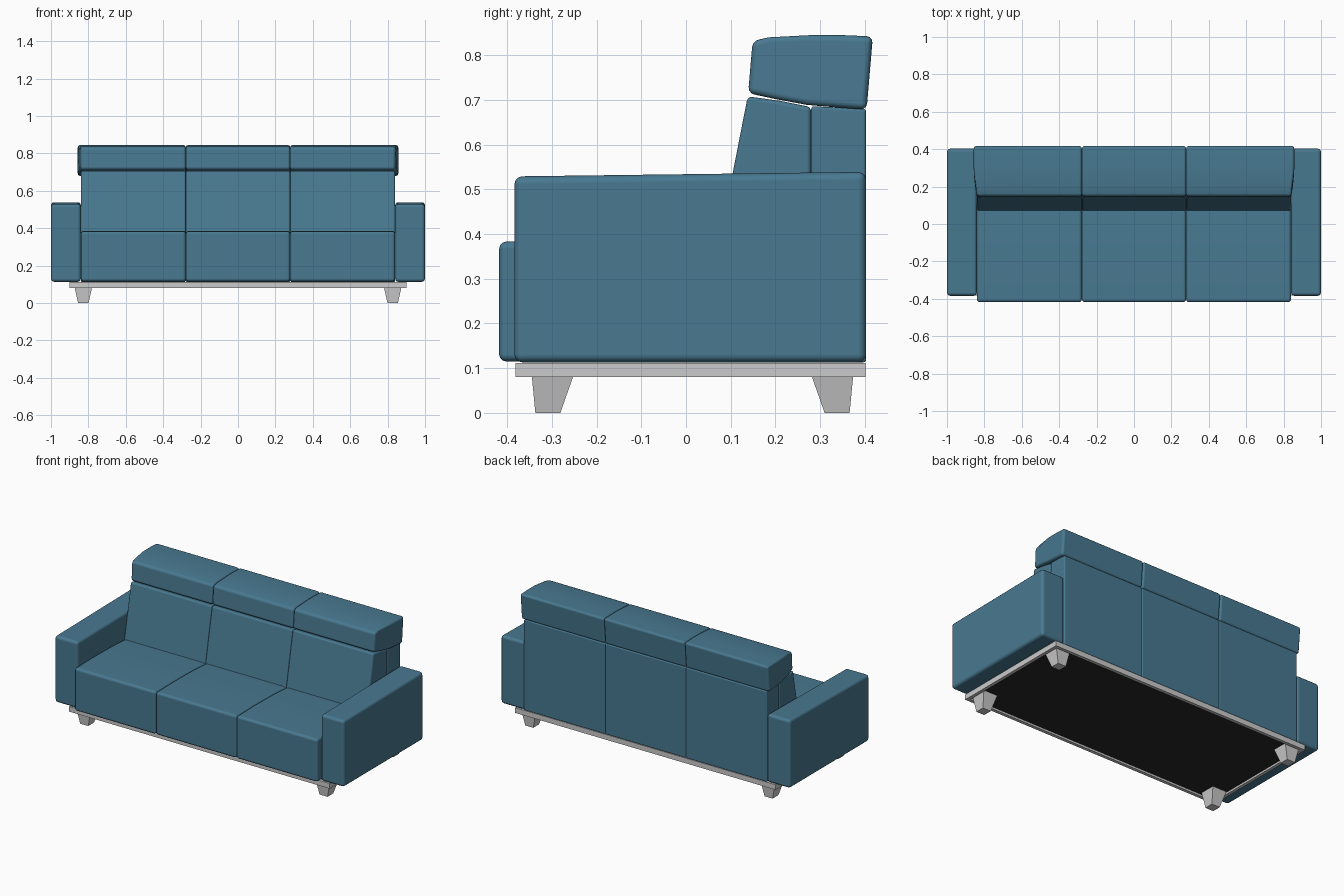
import bpy, bmesh

if "Cube" in bpy.data.objects:
    bpy.data.objects.remove(bpy.data.objects["Cube"])


def material(name, rgb):
    m = bpy.data.materials.new(name)
    m.diffuse_color = (*rgb, 1)
    m.use_nodes = True
    m.node_tree.nodes["Principled BSDF"].inputs["Base Color"].default_value = m.diffuse_color
    return m


BLUE = material("blue_fabric", (0.065, 0.19, 0.28))
DARK = material("dark_lining", (0.02, 0.02, 0.02))


def finish(name, bm, mat=None, bevel=0, segments=3):
    bmesh.ops.recalc_face_normals(bm, faces=bm.faces)
    me = bpy.data.meshes.new(name)
    bm.to_mesh(me)
    bm.free()
    ob = bpy.data.objects.new(name, me)
    bpy.context.collection.objects.link(ob)
    if mat:
        me.materials.append(mat)
    if bevel:
        me.shade_smooth()
        b = ob.modifiers.new("soft_edges", 'BEVEL')
        b.width, b.segments = bevel, segments
        b.limit_method, b.angle_limit = 'ANGLE', 0.5
        b.harden_normals = True
    return ob


def extrude_x(name, profile, x0, x1, bevel, shape=None):
    """Cushion from a (y, z) profile between x0 and x1."""
    bm = bmesh.new()
    rings = [[bm.verts.new((x, y, z)) for y, z in profile] for x in (x0, x1)]
    n = len(profile)
    for i in range(n):
        j = (i + 1) % n
        bm.faces.new((rings[0][i], rings[0][j], rings[1][j], rings[1][i]))
    bm.faces.new(rings[0])
    bm.faces.new(rings[1])
    if shape:
        for v in bm.verts:
            shape(v)
    return finish(name, bm, BLUE, bevel)


def box(name, lo, hi, mat=None):
    bm = bmesh.new()
    bmesh.ops.create_cube(bm, size=1)
    for v in bm.verts:
        v.co = [(a + b) / 2 + c * (b - a) for a, b, c in zip(lo, hi, v.co)]
    return finish(name, bm, mat)


def headrest_taper(v):
    # outer ends narrow towards the front
    if abs(v.co.x) > 0.8:
        t = min(1, max(0, (v.co.y - 0.14) / 0.16))
        v.co.x *= 0.978 + 0.022 * (1 - (1 - t) ** 2)


seat = [(-0.418, 0.115), (-0.418, 0.383), (-0.25, 0.386), (-0.05, 0.383),
        (0.12, 0.372), (0.28, 0.365), (0.28, 0.115)]
cushion = [(0.07, 0.36), (0.138, 0.708), (0.21, 0.698), (0.28, 0.684), (0.28, 0.36)]
back = [(0.28, 0.113), (0.28, 0.686), (0.403, 0.680), (0.403, 0.113)]
headrest = [(0.139, 0.715), (0.149, 0.832), (0.185, 0.840), (0.28, 0.845), (0.35, 0.845),
            (0.418, 0.842), (0.404, 0.678), (0.34, 0.683), (0.27, 0.689), (0.20, 0.702)]

# Three seat, cushion, back and headrest sections
for side, a, b in (("left", -0.84, -0.279), ("middle", -0.279, 0.279), ("right", 0.279, 0.84)):
    extrude_x(side + "_seat", seat, a, b, 0.016)
    extrude_x(side + "_back_cushion", cushion, a, b, 0.010)
    extrude_x(side + "_back_panel", back, a, b, 0.007)
    ha, hb = [0.857 * (1 if v > 0 else -1) if abs(v) > 0.8 else v for v in (a, b)]
    extrude_x(side + "_headrest", headrest, ha, hb, 0.014, headrest_taper)

# Arms
arm = [(-0.384, 0.113), (-0.384, 0.529), (0.403, 0.539), (0.403, 0.113)]
extrude_x("left_arm", arm, -1.0, -0.84, 0.018)
extrude_x("right_arm", arm, 0.84, 1.0, 0.018)

# Base frame with a recessed dark underside
box("front_rail", (-0.9, -0.381, 0.08), (0.9, -0.361, 0.112))
box("back_rail", (-0.9, 0.381, 0.08), (0.9, 0.401, 0.112))
box("left_rail", (-0.9, -0.361, 0.08), (-0.88, 0.381, 0.112))
box("right_rail", (0.88, -0.361, 0.08), (0.9, 0.381, 0.112))
box("underside_panel", (-0.88, -0.361, 0.092), (0.88, 0.381, 0.112), DARK)

# Tapered legs, flaring towards the middle of the sofa
for xname, sx in (("left", -1), ("right", 1)):
    for yname, sy, yc in (("front", -1, 0.309), ("back", 1, 0.338)):
        bm = bmesh.new()
        bmesh.ops.create_cube(bm, size=1)
        for v in bm.verts:
            x, y, z = v.co
            if z > 0:
                v.co = (sx * (0.827 + x * 0.098), sy * (yc - 0.012 + y * 0.098), 0.094)
            else:
                v.co = (sx * (0.827 + x * 0.056), sy * (yc + y * 0.056), 0)
        finish(f"{yname}_{xname}_leg", bm)
